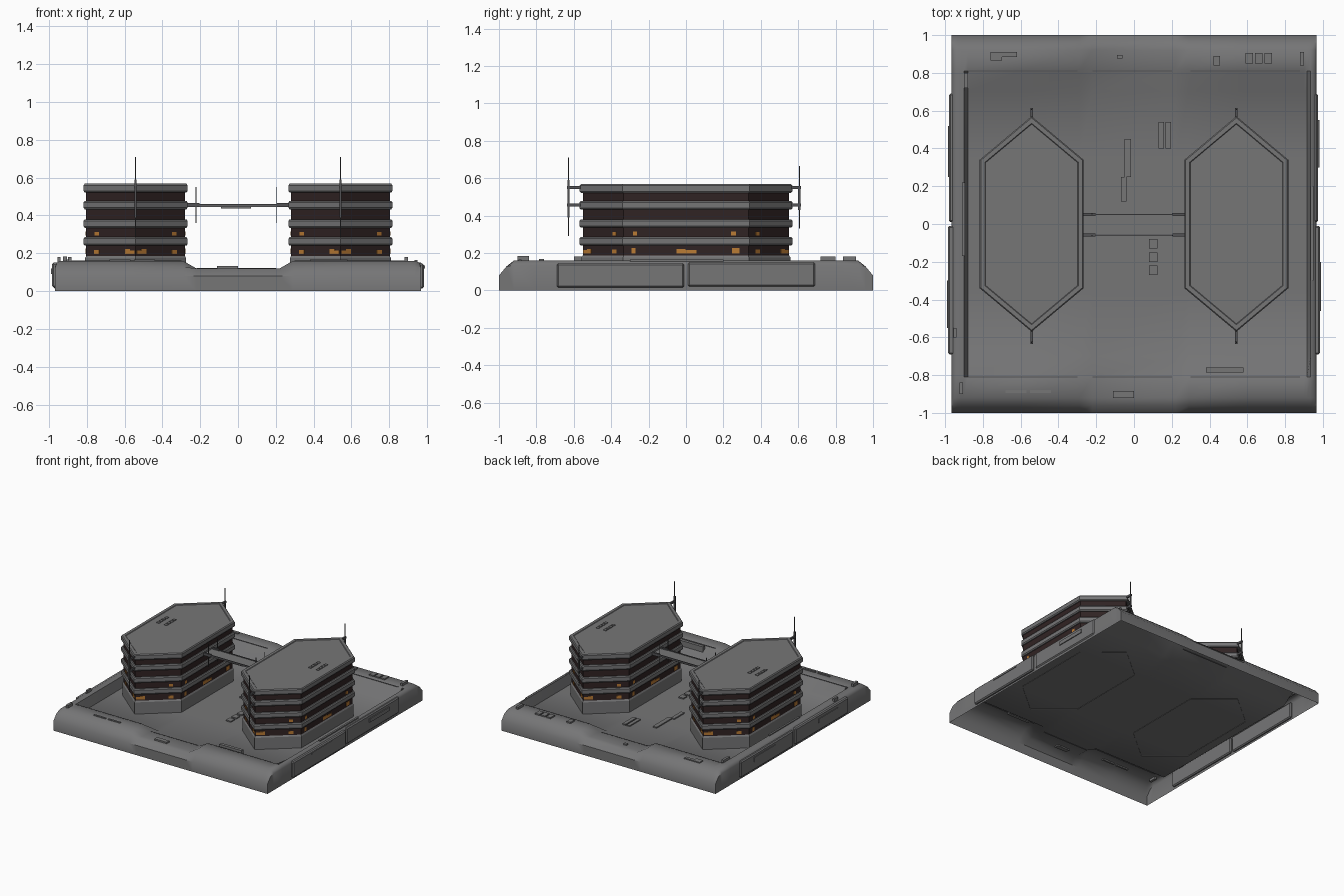
import bpy, bmesh, math
from mathutils import Matrix, Vector

if "Cube" in bpy.data.objects:
    bpy.data.objects.remove(bpy.data.objects["Cube"])


def material(name, rgb):
    m = bpy.data.materials.new(name)
    m.diffuse_color = (*rgb, 1)
    m.use_nodes = True
    m.node_tree.nodes["Principled BSDF"].inputs["Base Color"].default_value = m.diffuse_color
    return m


GREY = material("hull_grey", (0.18, 0.18, 0.183))
GLASS = material("dark_glass", (0.030, 0.017, 0.017))
AMBER = material("lit_amber", (0.5, 0.2, 0.035))
STEEL = material("dark_steel", (0.085, 0.085, 0.09))


def finish(name, bm, mats):
    me = bpy.data.meshes.new(name)
    bm.to_mesh(me)
    bm.free()
    for m in mats:
        me.materials.append(m)
    ob = bpy.data.objects.new(name, me)
    bpy.context.collection.objects.link(ob)
    return ob


def boxes(name, items, mat, bevel=0.0):
    """One object made of boxes given as (x0, x1, y0, y1, z0, z1)."""
    bm = bmesh.new()
    for x0, x1, y0, y1, z0, z1 in items:
        mtx = Matrix.Translation(((x0 + x1) / 2, (y0 + y1) / 2, (z0 + z1) / 2))
        bmesh.ops.create_cube(bm, size=1, matrix=mtx @ Matrix.Diagonal((x1 - x0, y1 - y0, z1 - z0, 1)))
    if bevel:
        bmesh.ops.bevel(bm, geom=bm.edges[:], offset=bevel, segments=1, affect='EDGES')
    return finish(name, bm, [mat])


def lerp(v, pts):
    """Piecewise linear profile through (v, z) points."""
    if v <= pts[0][0]:
        return pts[0][1]
    for (a, za), (b, zb) in zip(pts, pts[1:]):
        if v <= b:
            return za + (zb - za) * (v - a) / (b - a)
    return pts[-1][1]


# --- base: open-bottomed shell with raised rim, sunken deck and notched ends ---
DECK, RIM, XW = 0.08, 0.16, 0.967


def base_height(x, y):
    ax, ay = abs(x), abs(y)
    cap = lerp(ax, [(0.22, 0.12), (0.29, RIM)])
    inner_y = lerp(ay, [(0.70, DECK), (0.81, cap)])
    side = [(0.88, DECK), (0.90, RIM)] if x < 0 else [(0.915, DECK), (0.935, RIM)]
    inner = max(inner_y, lerp(ax, side))
    outer_y = lerp(ay, [(0.92, RIM), (0.96, 0.128), (1.0, 0.08)])
    outer_x = lerp(ax, [(0.935, RIM), (0.955, 0.154), (XW, 0.135)])
    return min(inner, outer_y, outer_x)


half = [0.22, 0.29, 0.60, 0.88, 0.90, 0.915, 0.935, 0.955, XW]
xs = [-v for v in reversed(half)] + half
half = [0.35, 0.70, 0.81, 0.92, 0.96, 1.0]
ys = [-v for v in reversed(half)] + half
bm = bmesh.new()
grid = [[bm.verts.new((x, y, base_height(x, y))) for y in ys] for x in xs]
for i in range(len(xs) - 1):
    for j in range(len(ys) - 1):
        bm.faces.new((grid[i][j], grid[i + 1][j], grid[i + 1][j + 1], grid[i][j + 1]))
loop = [c[0] for c in grid] + grid[-1][1:] + [c[-1] for c in reversed(grid[:-1])] + grid[0][-2:0:-1]
low = [bm.verts.new((v.co.x, v.co.y, 0)) for v in loop]
for k in range(len(loop)):
    n = (k + 1) % len(loop)
    bm.faces.new((loop[k], low[k], low[n], loop[n]))
bmesh.ops.recalc_face_normals(bm, faces=bm.faces[:])
base = finish("base_shell", bm, [GREY])
bpy.context.view_layer.objects.active = base
base.select_set(True)
bpy.ops.object.shade_smooth_by_angle(angle=math.radians(42))

# --- base panels: side cladding, deck plates, rim plates ---
boxes("side_cladding", [
    (0.95, 0.985, -0.69, -0.01, 0.015, 0.145), (0.95, 0.975, 0.01, 0.69, 0.02, 0.15),
    (-0.985, -0.95, -0.69, -0.01, 0.02, 0.15), (-0.98, -0.95, 0.01, 0.69, 0.015, 0.145)], GREY, 0.008)
boxes("side_trim", [
    (0.97, 0.982, 0.30, 0.55, 0.09, 0.12), (0.975, 0.99, -0.46, -0.20, 0.12, 0.135),
    (-0.99, -0.975, -0.55, -0.30, 0.09, 0.12), (-0.985, -0.97, 0.25, 0.52, 0.08, 0.12)], GREY)
P = DECK + 0.009
boxes("deck_plates", [
    (-0.05, -0.015, 0.25, 0.45, DECK, P), (-0.07, -0.04, 0.12, 0.25, DECK, P),
    (0.13, 0.158, 0.40, 0.54, DECK, P), (0.168, 0.197, 0.40, 0.54, DECK, P)]
    + [(0.08, 0.125, y, y + 0.05, DECK, P) for y in (-0.13, -0.20, -0.27)], GREY)
R = RIM - 0.01
boxes("rim_plates", [
    (-0.76, -0.62, 0.885, 0.91, R, 0.168), (-0.76, -0.70, 0.865, 0.885, R, 0.168),
    (0.42, 0.455, 0.84, 0.89, R, 0.172), (-0.68, -0.57, -0.895, -0.88, R, 0.166),
    (-0.55, -0.44, -0.895, -0.88, R, 0.166), (0.38, 0.58, -0.785, -0.76, 0.12, 0.168),
    (-0.11, 0.0, -0.92, -0.885, 0.11, 0.132), (-0.09, -0.06, 0.875, 0.895, 0.11, 0.13),
    (-0.91, -0.895, -0.17, 0.22, R, 0.168), (0.935, 0.95, -0.3, 0.2, R, 0.165)]
    + [(x, x + 0.04, 0.85, 0.905, R, 0.17) for x in (0.59, 0.64, 0.69)], GREY)
boxes("rim_equipment", [
    (-0.955, -0.94, -0.60, -0.55, 0.14, 0.18), (-0.925, -0.905, -0.90, -0.84, 0.14, 0.183),
    (-0.90, -0.88, 0.72, 0.80, 0.14, 0.18), (0.88, 0.90, 0.84, 0.91, 0.14, 0.18)], GREY)
# thin seams of the rim ramps
boxes("ramp_seams", [(a, b, s * 0.81 - 0.003, s * 0.81 + 0.003, z - 0.004, z + 0.001)
                     for s in (-1, 1) for a, b, z in
                     ((-0.88, -0.30, RIM), (-0.22, 0.20, 0.12), (0.30, 0.88, RIM))], STEEL)

# --- towers ---
A, TIP, SHOULDER = 0.275, 0.57, 0.34
TX = 0.542
BANDS = [(0.145, 0.188), (0.24, 0.285), (0.335, 0.38), (0.433, 0.478), (0.522, 0.568)]
INSET = 0.014


def hexagon(d):
    """Stretched hexagon outline offset inwards by d."""
    n = Vector((TIP - SHOULDER, A)).normalized()
    c = n.y * TIP - d
    a, t = A - d, c / n.y
    s = (c - n.x * a) / n.y
    return [Vector(p) for p in ((0, -t), (a, -s), (a, s), (0, t), (-a, s), (-a, -s))]


def tower(name, cx):
    # plain plinth, then stacked floor bands with recessed glazing between
    prof = [(DECK - 0.003, 0.008, 0), (0.175, 0.008, 0), (0.186, INSET, 0)]
    for z0, z1 in BANDS[1:]:
        prof += [(z0, INSET, 1), (z0, 0.006, 0), (z0 + 0.008, 0, 0),
                 (z1 - 0.008, 0, 0), (z1, 0.006, 0), (z1, INSET, 0)]
    prof += [(0.568, 0.028, 0), (0.564, 0.032, 0)]
    bm = bmesh.new()
    prev = None
    for z, d, mi in prof:
        ring = [bm.verts.new((cx + p.x, p.y, z)) for p in hexagon(d)]
        if prev:
            for i in range(6):
                f = bm.faces.new((prev[i], prev[(i + 1) % 6], ring[(i + 1) % 6], ring[i]))
                f.material_index = mi
        prev = ring
    bm.faces.new(prev)
    finish(name, bm, [GREY, GLASS])


def lit_windows(name, cx):
    # amber panes lying on the glazing: (floor, position along facet, width, height)
    side = [(0, 0.08, 0.022, 0.03), (0, 0.46, 0.05, 0.026), (0, 0.54, 0.06, 0.02), (0, 0.90, 0.04, 0.03),
            (1, 0.09, 0.022, 0.022), (1, 0.88, 0.026, 0.022)]
    slant = [(0, 0.07, 0.035, 0.02), (0, 0.16, 0.035, 0.026), (0, 0.78, 0.035, 0.022), (1, 0.78, 0.03, 0.02)]
    pts = hexagon(INSET)
    bm = bmesh.new()
    for i in range(6):
        p, q = pts[i], pts[(i + 1) % 6]
        if i in (2, 5):          # measure slanted facets from the tip
            p, q = q, p
        ang = math.atan2(q.y - p.y, q.x - p.x)
        for floor, t, w, h in (side if i in (1, 4) else slant):
            c = p.lerp(q, t)
            z = BANDS[floor][1] + 0.008 + h / 2
            m = Matrix.Translation((cx + c.x, c.y, z)) @ Matrix.Rotation(ang, 4, 'Z')
            bmesh.ops.create_cube(bm, size=1, matrix=m @ Matrix.Diagonal((w, 0.006, h, 1)))
    finish(name, bm, [AMBER])


def masts(name, cx):
    # antenna on each tip, held by two brackets
    items = []
    for s, y, z0, z1 in ((-1, 0.628, 0.29, 0.71), (1, 0.606, 0.33, 0.665)):
        def add(w, r0, r1, a, b):
            lo, hi = sorted((s * r0, s * r1))
            items.append((cx - w, cx + w, lo, hi, a, b))
        add(0.003, y - 0.003, y + 0.003, z0, z1)
        add(0.006, y - 0.006, y + 0.006, z0 + 0.1, z1 - 0.12)
        for zb in (0.456, 0.55):
            add(0.007, 0.55, y + 0.008, zb - 0.008, zb + 0.008)
    boxes(name, items, STEEL)


for side_name, s in (("left", -1), ("right", 1)):
    cx = s * TX
    tower(side_name + "_tower", cx)
    lit_windows(side_name + "_lit_windows", cx)
    masts(side_name + "_masts", cx)
    # roof vents, outer half of the roof
    vents = []
    for o in (0.11, 0.178):
        for k in range(4):
            x, y = cx + s * o, 0.005 + k * 0.034
            vents.append((x - 0.012, x + 0.012, y - 0.012, y + 0.012, 0.558, 0.569))
    boxes(side_name + "_roof_vents", vents, GREY)

# --- bridge between the towers ---
boxes("bridge_deck", [(-0.285, 0.285, -0.058, 0.05, 0.446, 0.456), (-0.09, 0.07, -0.045, 0.037, 0.436, 0.448)], GREY)
boxes("bridge_rails", [(-0.285, 0.285, y - 0.003, y + 0.003, 0.452, 0.462) for y in (-0.058, 0.05)], STEEL)
boxes("bridge_collars", [(x - 0.035, x + 0.035, y - 0.007, y + 0.007, 0.444, 0.466)
                         for x in (-0.24, 0.24) for y in (-0.058, 0.05)], STEEL)
boxes("bridge_posts", [(x - 0.0025, x + 0.0025, y - 0.0025, y + 0.0025, 0.36, 0.55)
                       for x in (-0.223, 0.205) for y in (-0.06, 0.052)], STEEL)
